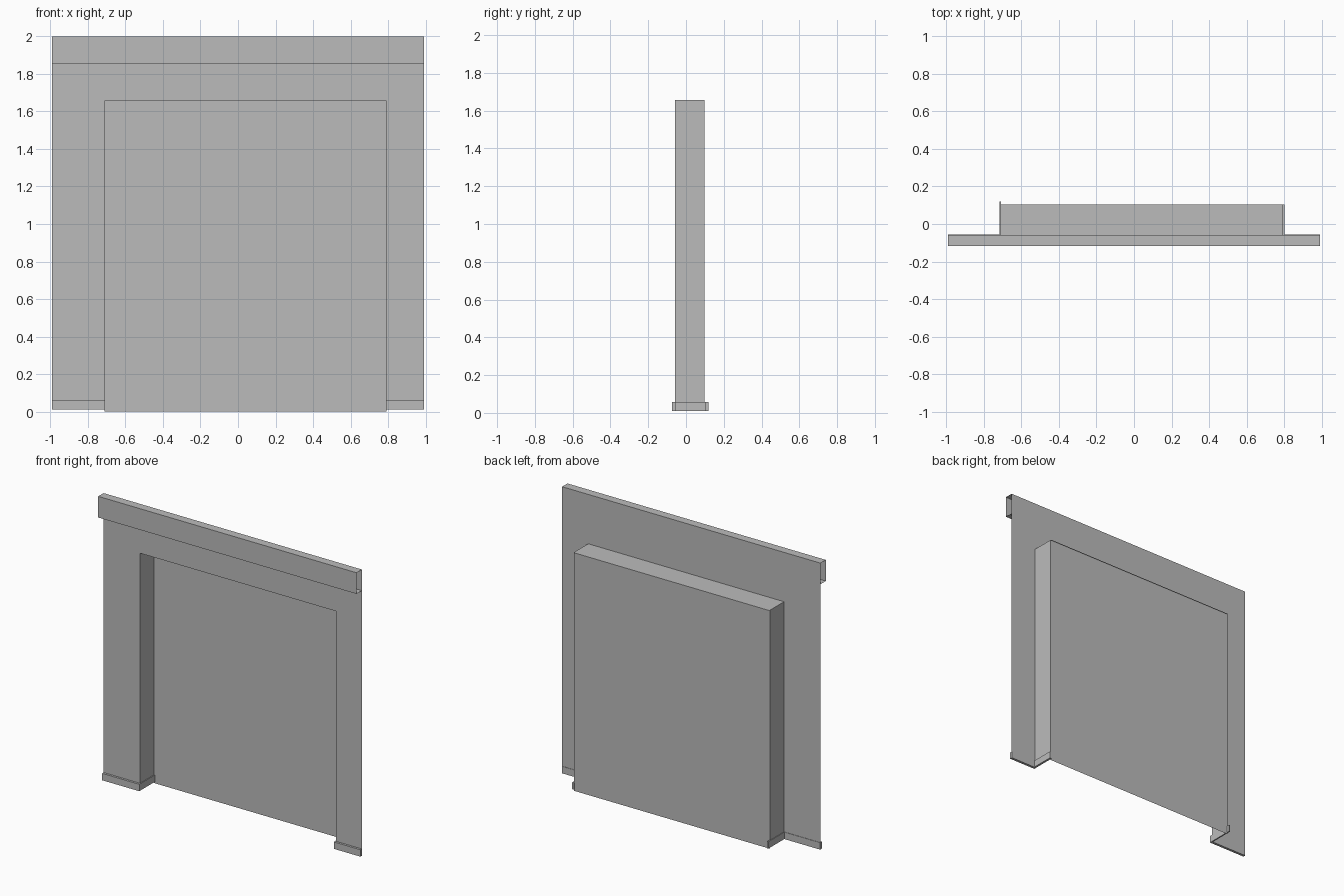
import bpy

cube = bpy.data.objects.get("Cube")
if cube:
    bpy.data.objects.remove(cube)

grey = bpy.data.materials.new("plain_grey")
grey.use_nodes = True
colour = (0.5, 0.5, 0.5, 1)
grey.diffuse_color = colour
grey.node_tree.nodes["Principled BSDF"].inputs["Base Color"].default_value = colour


def build(name, verts, faces):
    mesh = bpy.data.meshes.new(name)
    mesh.from_pydata(verts, [], faces)
    mesh.materials.append(grey)
    obj = bpy.data.objects.new(name, mesh)
    bpy.context.collection.objects.link(obj)
    return obj


def sheet(name, points):
    return build(name, points, [range(len(points))])


def box(name, x, y, z):
    verts = [(a, b, c) for a in x for b in y for c in z]
    faces = [(0, 1, 3, 2), (4, 6, 7, 5), (0, 4, 5, 1), (2, 3, 7, 6), (0, 2, 6, 4), (1, 5, 7, 3)]
    return build(name, verts, faces)


# Main dimensions
W, H = 0.993, 2.0
L, R, TOP = -0.713, 0.793, 1.657
WALL, BACK, FRONT = -0.058, 0.098, -0.117
LIP = BACK + 0.005
FLOOR = 0.01

# Wall sheet with the doorway cut out as one outline
outline = [(-W, FLOOR), (L, FLOOR), (L, TOP), (R, TOP), (R, FLOOR), (W, FLOOR), (W, H), (-W, H)]
sheet("wall", [(x, WALL, z) for x, z in outline])

# Alcove behind the opening
sheet("alcove_back", [(L, BACK, 0), (R, BACK, 0), (R, BACK, TOP), (L, BACK, TOP)])
sheet("alcove_ceiling", [(L, WALL, TOP), (L, LIP, TOP), (R, LIP, TOP), (R, WALL, TOP)])
for name, x in (("alcove_right_side", L), ("alcove_left_side", R)):
    sheet(name, [(x, WALL, FLOOR), (x, BACK, FLOOR), (x, BACK, TOP), (x, WALL, TOP)])

# Open-ended channel across the top of the wall
channel = [(WALL, H), (FRONT, H), (FRONT, 1.853), (WALL, 1.853)]
verts = [(x, y, z) for x in (-W, W) for y, z in channel]
build("top_beam", verts, [(i, i + 1, i + 5, i + 4) for i in range(3)])

# Skirting along the wall and returning into the alcove
skirt = (FLOOR, 0.058)
box("right_skirting", (-W, L + 0.005), (-0.073, WALL + 0.003), skirt)
box("left_skirting", (R - 0.005, W), (-0.073, WALL + 0.003), skirt)
box("right_skirting_return", (L - 0.004, L + 0.005), (WALL, 0.12), skirt)
box("left_skirting_return", (R - 0.005, R + 0.01), (WALL, LIP), skirt)
